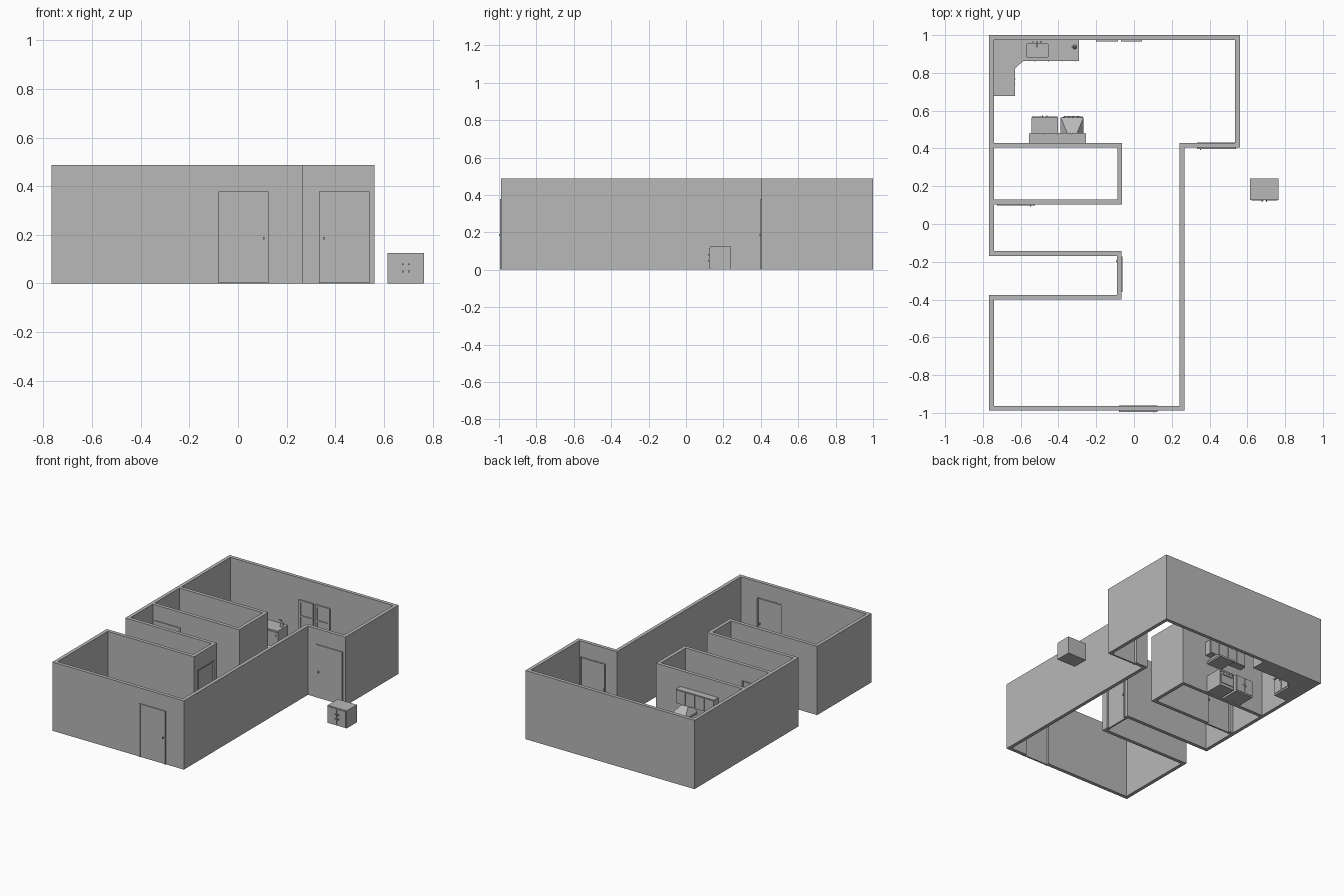
import bpy, bmesh, math
from mathutils import Vector

if "Cube" in bpy.data.objects:
    bpy.data.objects.remove(bpy.data.objects["Cube"])

grey = bpy.data.materials.new("plain_grey")
grey.diffuse_color = (0.48, 0.48, 0.48, 1)
grey.use_nodes = True
grey.node_tree.nodes["Principled BSDF"].inputs["Base Color"].default_value = grey.diffuse_color
H, T = 0.488, 0.025          # wall height and thickness


def finish(name, bm):
    bmesh.ops.recalc_face_normals(bm, faces=bm.faces)
    me = bpy.data.meshes.new(name)
    bm.to_mesh(me)
    bm.free()
    me.materials.append(grey)
    ob = bpy.data.objects.new(name, me)
    bpy.context.collection.objects.link(ob)
    return ob


def add_box(bm, x0, x1, y0, y1, z0, z1):
    vs = bmesh.ops.create_cube(bm, size=1)["verts"]
    for v in vs:
        v.co = Vector((x0 + (v.co.x + .5) * (x1 - x0),
                       y0 + (v.co.y + .5) * (y1 - y0),
                       z0 + (v.co.z + .5) * (z1 - z0)))


def boxes(name, *dims):
    bm = bmesh.new()
    for d in dims:
        add_box(bm, *d)
    return finish(name, bm)


def prism(name, pts, z0, z1):
    bm = bmesh.new()
    f = bm.faces.new([bm.verts.new((x, y, z0)) for x, y in pts])
    up = bmesh.ops.extrude_face_region(bm, geom=[f])["geom"]
    for v in up:
        if isinstance(v, bmesh.types.BMVert):
            v.co.z = z1
    return finish(name, bm)


def wall_ring(name, pts, closed=True):
    """Mitred wall on the left-hand side of a path."""
    n = len(pts)
    P = [Vector(p) for p in pts]
    inner = []
    for i in range(n):
        norms = []
        if closed or i > 0:
            d = (P[i] - P[i - 1]).normalized()
            norms.append(Vector((-d.y, d.x)))
        if closed or i < n - 1:
            d = (P[(i + 1) % n] - P[i]).normalized()
            norms.append(Vector((-d.y, d.x)))
        inner.append(P[i] + sum(norms, Vector((0, 0))) * T)   # right angles only
    bm = bmesh.new()
    rows = [[bm.verts.new((*a, 0)), bm.verts.new((*b, 0)),
             bm.verts.new((*b, H)), bm.verts.new((*a, H))] for a, b in zip(P, inner)]
    for i in range(n if closed else n - 1):
        a, b = rows[i], rows[(i + 1) % n]
        for k in range(4):
            bm.faces.new((a[k], b[k], b[(k + 1) % 4], a[(k + 1) % 4]))
    if not closed:
        bm.faces.new(rows[0])
        bm.faces.new(rows[-1])
    return finish(name, bm)


# walls: outer loop with a side recess, plus the closed inner room
outer = wall_ring("outer_walls", [
    (-.767, 1), (-.767, -.169), (-.09, -.169), (-.09, -.376), (-.767, -.376),
    (-.767, -.988), (.267, -.988), (.267, .404), (.561, .404), (.561, 1)])
room = wall_ring("inner_room_walls", [
    (-.745, .104), (-.063, .104), (-.063, .429), (-.745, .429)], closed=False)


# doors: opening, frame, slab with knobs on both sides
def cut(wall, name, dims):
    c = boxes(name, dims)
    c.hide_render = True
    c.display_type = 'WIRE'
    m = wall.modifiers.new(name, 'BOOLEAN')
    m.operation, m.object, m.solver = 'DIFFERENCE', c, 'EXACT'


def door_x(name, wall, x0, x1, y, knob_x):
    """Door in a wall whose outer face lies at y, facing -y."""
    h = .378
    cut(wall, name + "_cutter", (x0 + .004, x1 - .004, y - .03, y + .05, -.05, h - .004))
    boxes(name + "_frame", (x0, x0 + .008, y - .007, y + .027, .001, h),
          (x1 - .008, x1, y - .007, y + .027, .001, h),
          (x0 + .008, x1 - .008, y - .007, y + .027, h - .008, h))
    boxes(name + "_slab", (x0 + .008, x1 - .008, y - .003, y + .009, .001, h - .008))
    boxes(name + "_handle", (knob_x - .003, knob_x + .003, y - .011, y + .018, .18, .192))


door_x("front_door", outer, -.08, .125, -.988, .105)
door_x("side_door", outer, .333, .54, .404, .352)
door_x("hall_door", room, -.725, -.524, .104, -.548)

cut(outer, "recess_door_cutter", (-.13, -.03, -.356, -.176, -.05, .374))
boxes("recess_door_frame", (-.091, -.062, -.36, -.352, .001, .378),
      (-.091, -.062, -.18, -.172, .001, .378), (-.091, -.062, -.352, -.18, .37, .378))
boxes("recess_door_slab", (-.088, -.076, -.352, -.18, .001, .37))
boxes("recess_door_handle", (-.096, -.068, -.2, -.194, .18, .192))

# pair of sash windows on the inside of the back wall
for name, x0, x1 in (("left_window", -.2, -.085), ("right_window", -.07, .043)):
    b, y0, y1, z0, z1 = .014, .965, .977, .11, .335
    mid = (z0 + z1) / 2
    boxes(name + "_frame", (x0, x0 + b, y0, y1, z0, z1), (x1 - b, x1, y0, y1, z0, z1),
          (x0 + b, x1 - b, y0, y1, z1 - b, z1), (x0 + b, x1 - b, y0, y1, z0, z0 + b),
          (x0 + b, x1 - b, y0, y1, mid - .005, mid + .005))
    boxes(name + "_glass", (x0 + b, x1 - b, .971, .977, z0 + b, z1 - b))

# L-shaped kitchen counter
L = [(-.742, .975), (-.742, .677), (-.63, .677), (-.63, .822), (-.588, .862),
     (-.292, .862), (-.292, .975)]
prism("counter_base", [(-.742, .975), (-.742, .68), (-.637, .68), (-.637, .825),
                       (-.591, .869), (-.295, .869), (-.295, .975)], 0, .118)
top = prism("counter_top", L, .118, .126)
cut(top, "sink_cutter", (-.566, -.456, .884, .952, .1195, .2))
boxes("sink_rim", (-.57, -.566, .88, .956, .12, .128), (-.456, -.452, .88, .956, .12, .128),
      (-.566, -.456, .88, .884, .12, .128), (-.566, -.456, .952, .956, .12, .128))
boxes("taps", (-.537, -.531, .962, .968, .126, .14), (-.497, -.491, .962, .968, .126, .14),
      (-.517, -.511, .962, .968, .126, .155), (-.517, -.511, .935, .968, .152, .157))
boxes("counter_doors", *[(-.585 + i * .072, -.517 + i * .072, .865, .87, .012, .112)
                         for i in range(4)],
      *[(-.638, -.633, .685 + i * .07, .751 + i * .07, .012, .112) for i in range(2)])
boxes("counter_knobs", *[(-.526 + i * .072, -.522 + i * .072, .859, .866, .085, .095)
                         for i in range(4)],
      *[(-.634, -.627, .74 + i * .026, .744 + i * .026, .085, .095) for i in range(2)])

# small bottle with a spout on the counter
bm = bmesh.new()
for r1, r2, z0, z1 in ((.011, .011, .126, .155), (.011, .004, .155, .163), (.004, .004, .163, .175)):
    vs = bmesh.ops.create_cone(bm, cap_ends=True, segments=12, radius1=r1, radius2=r2,
                               depth=z1 - z0)["verts"]
    bmesh.ops.translate(bm, verts=vs, vec=(-.314, .937, (z0 + z1) / 2))
add_box(bm, -.332, -.314, .934, .94, .168, .173)
finish("bottle", bm)

# wall cabinets over the appliances
boxes("wall_cabinet", (-.555, -.255, .429, .477, .275, .375))
boxes("wall_cabinet_doors", *[(-.552 + i * .0745, -.4815 + i * .0745, .477, .481, .28, .37)
                              for i in range(4)])

# cooker hood: tapered body under the cabinets
bm = bmesh.new()
lo = [bm.verts.new(p) for p in ((-.388, .43, .215), (-.267, .43, .215), (-.267, .565, .215), (-.388, .565, .215))]
md = [bm.verts.new((v.co.x, v.co.y, .228)) for v in lo]
hi = [bm.verts.new(p) for p in ((-.355, .43, .275), (-.3, .43, .275), (-.3, .485, .275), (-.355, .485, .275))]
for a, b in ((lo, md), (md, hi)):
    for i in range(4):
        bm.faces.new((a[i], a[(i + 1) % 4], b[(i + 1) % 4], b[i]))
bm.faces.new(lo)
bm.faces.new(hi)
finish("cooker_hood", bm)

# cooker with hob, oven door and knobs
boxes("cooker", (-.386, -.267, .43, .562, 0, .122))
boxes("oven_door", (-.378, -.275, .562, .567, .02, .09))
boxes("oven_handle", (-.37, -.283, .567, .572, .08, .085))
boxes("cooker_knobs", *[(-.374 + i * .024, -.366 + i * .024, .562, .57, .102, .11) for i in range(5)])
bm = bmesh.new()
for x in (-.355, -.298):
    for y in (.468, .528):
        vs = bmesh.ops.create_cone(bm, cap_ends=True, segments=12, radius1=.02, radius2=.02,
                                   depth=.006)["verts"]
        bmesh.ops.translate(bm, verts=vs, vec=(x, y, .124))
finish("hob_rings", bm)

# base unit beside the cooker
boxes("base_unit", (-.543, -.402, .43, .565, 0, .125))
boxes("base_unit_doors", (-.539, -.475, .565, .569, .01, .115), (-.47, -.406, .565, .569, .01, .115))
boxes("base_unit_knobs", (-.486, -.481, .569, .574, .06, .07), (-.464, -.459, .569, .574, .06, .07))

# free-standing cabinet outside
boxes("outside_cabinet", (.615, .765, .127, .24, 0, .125))
boxes("outside_cabinet_doors", (.621, .687, .124, .127, .008, .117), (.693, .759, .124, .127, .008, .117))
boxes("outside_cabinet_knobs", *[(x, x + .006, .117, .125, z, z + .008)
                                 for x in (.675, .699) for z in (.045, .075)])
